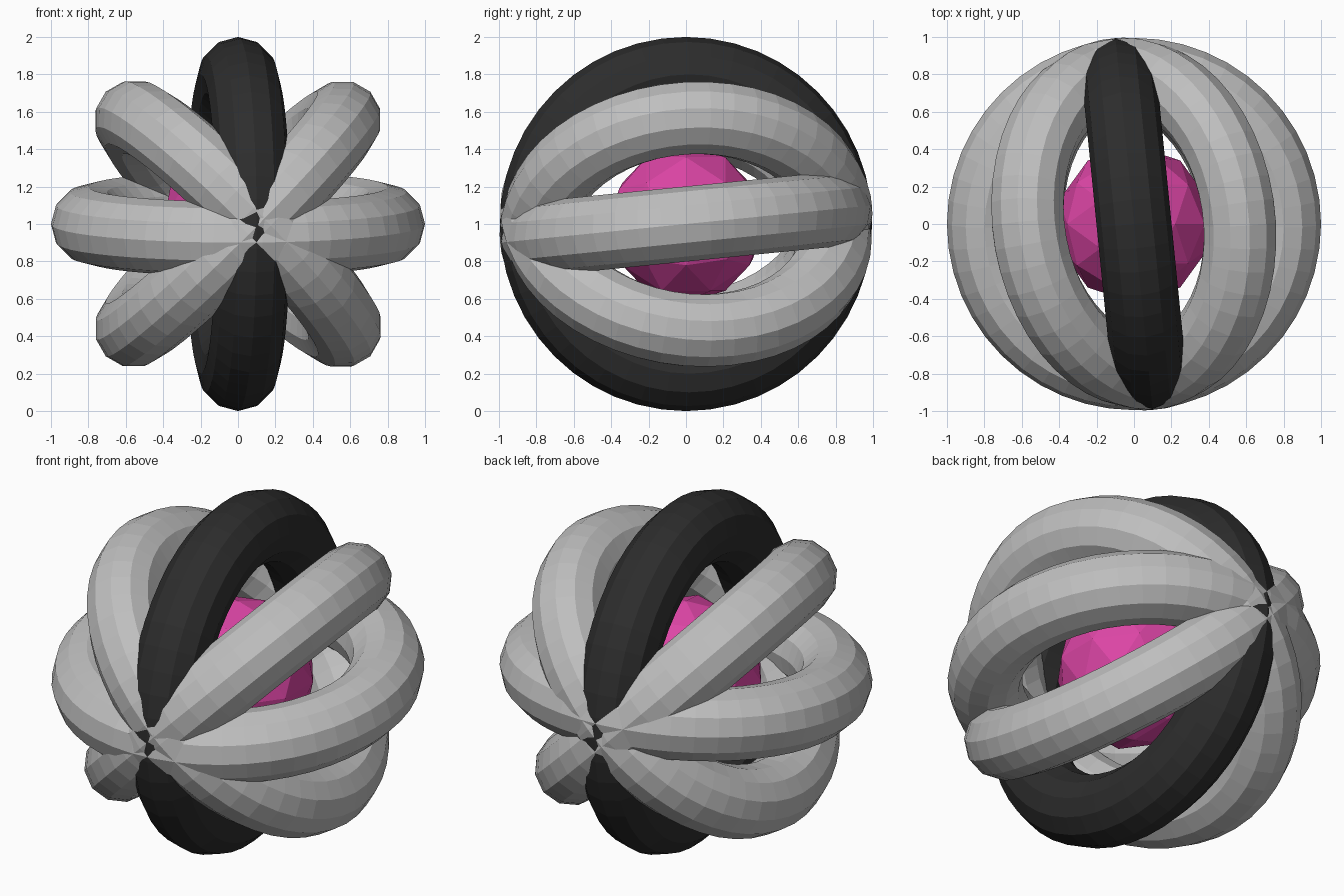
import bpy
import math

if "Cube" in bpy.data.objects:
    bpy.data.objects.remove(bpy.data.objects["Cube"])


def material(name, rgb):
    m = bpy.data.materials.new(name)
    m.diffuse_color = (*rgb, 1.0)
    m.use_nodes = True
    m.node_tree.nodes["Principled BSDF"].inputs["Base Color"].default_value = m.diffuse_color
    return m


grey = material("light grey", (0.52, 0.52, 0.52))
black = material("near black", (0.026, 0.026, 0.026))
pink = material("pink", (0.72, 0.06, 0.38))

CENTRE = (0, 0, 1)


def ring(name, spin, tilt, mat):
    """Low-poly torus, tipped slightly about x and then spun about y."""
    bpy.ops.mesh.primitive_torus_add(
        major_segments=48, minor_segments=12,
        major_radius=0.8, minor_radius=0.2,
        location=CENTRE,
        rotation=(tilt, math.radians(spin), 0))
    ob = bpy.context.object
    ob.name = name
    ob.data.materials.append(mat)


# Four interlocking rings that all cross near the front and back
ring("flat_ring", 0, 0.10, grey)
ring("rising_ring", -45, 0.08, grey)
ring("upright_ring", -90, 0.10, black)
ring("falling_ring", -135, 0.12, grey)

# Faceted ball held inside the rings
bpy.ops.mesh.primitive_ico_sphere_add(subdivisions=2, radius=0.42, location=CENTRE)
core = bpy.context.object
core.name = "core_ball"
core.data.materials.append(pink)
